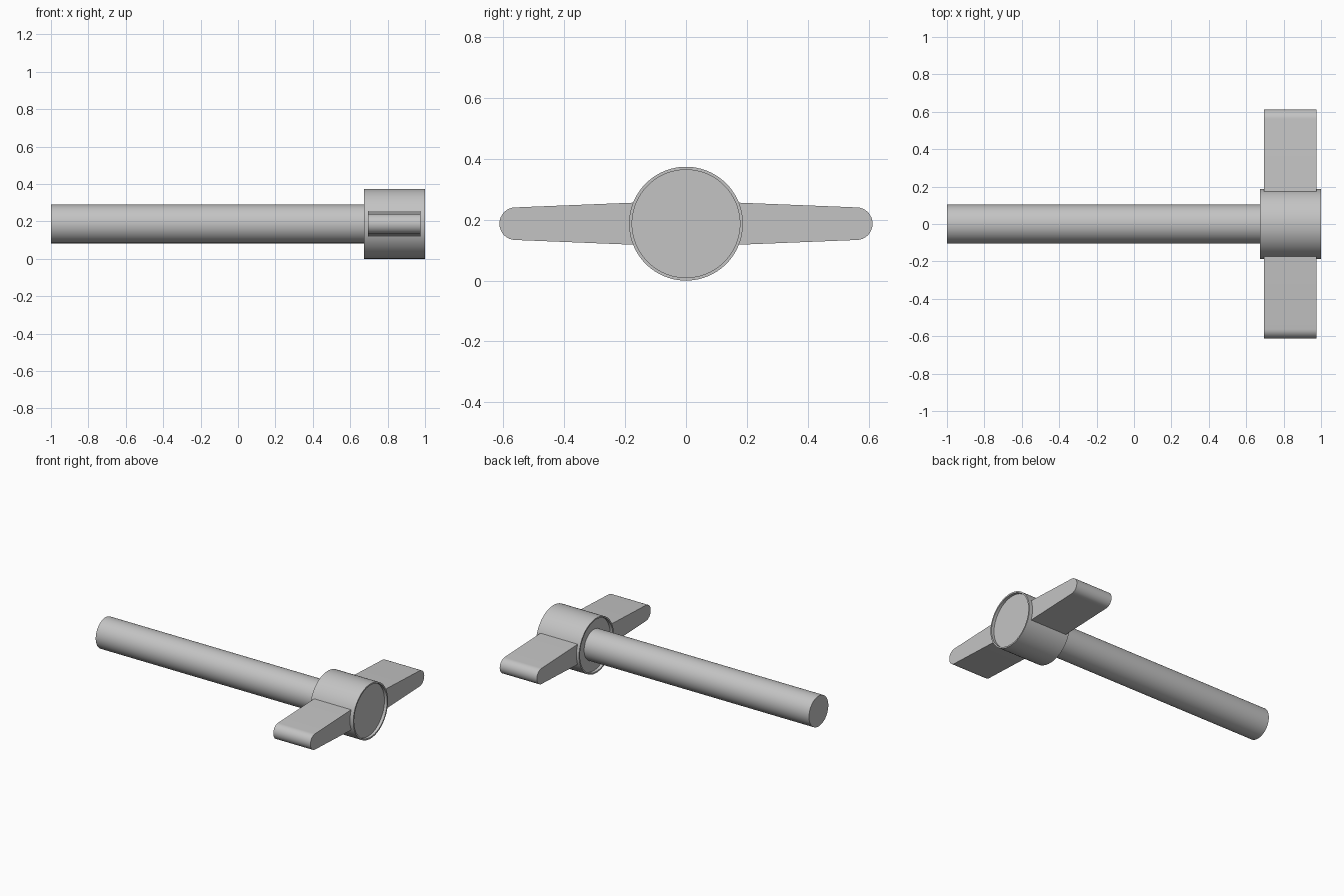
import bpy
import bmesh
from math import sin, cos, pi, radians

if "Cube" in bpy.data.objects:
    bpy.data.objects.remove(bpy.data.objects["Cube"])

AXIS_Z = 0.187
SEGMENTS = 96

grey = bpy.data.materials.new("plain grey")
grey.use_nodes = True
colour = (0.55, 0.55, 0.55, 1)
grey.diffuse_color = colour
grey.node_tree.nodes["Principled BSDF"].inputs["Base Color"].default_value = colour


def finish(name, bm):
    bmesh.ops.recalc_face_normals(bm, faces=bm.faces[:])
    mesh = bpy.data.meshes.new(name)
    bm.to_mesh(mesh)
    bm.free()
    mesh.materials.append(grey)
    obj = bpy.data.objects.new(name, mesh)
    bpy.context.collection.objects.link(obj)
    bpy.ops.object.select_all(action="DESELECT")
    obj.select_set(True)
    bpy.context.view_layer.objects.active = obj
    bpy.ops.object.shade_smooth_by_angle(angle=radians(30))


def turned(name, profile):
    """Turn (x, radius) points around the long axis and cap both ends."""
    bm = bmesh.new()
    rings = [[bm.verts.new((x, r * cos(2 * pi * i / SEGMENTS),
                            AXIS_Z + r * sin(2 * pi * i / SEGMENTS)))
              for i in range(SEGMENTS)] for x, r in profile]
    for a, b in zip(rings, rings[1:]):
        for i in range(SEGMENTS):
            j = (i + 1) % SEGMENTS
            bm.faces.new((a[i], a[j], b[j], b[i]))
    bm.faces.new(rings[0])
    bm.faces.new(rings[-1])
    finish(name, bm)


def wing(name, side):
    """Tapered grip with a rounded tip, extruded along the long axis."""
    steps = 16
    outline = [(0.1, -0.072)]
    for i in range(steps + 1):
        t = -pi / 2 + pi * i / steps
        outline.append((0.561 + 0.052 * cos(t), 0.0535 * sin(t)))
    outline.append((0.1, 0.072))
    bm = bmesh.new()
    face = bm.faces.new([bm.verts.new((0.695, side * y, AXIS_Z + z)) for y, z in outline])
    result = bmesh.ops.extrude_face_region(bm, geom=[face])
    moved = [v for v in result["geom"] if isinstance(v, bmesh.types.BMVert)]
    bmesh.ops.translate(bm, verts=moved, vec=(0.28, 0, 0))
    finish(name, bm)


# Rod
turned("rod", [(-1, 0.104), (0.72, 0.104)])

# Hub with a shallow recess inside the rim at each end
turned("hub", [(0.695, 0.177), (0.675, 0.177), (0.675, 0.187),
               (1, 0.187), (1, 0.177), (0.98, 0.177)])

# Grips on both sides of the hub
wing("front_wing", -1)
wing("back_wing", 1)
